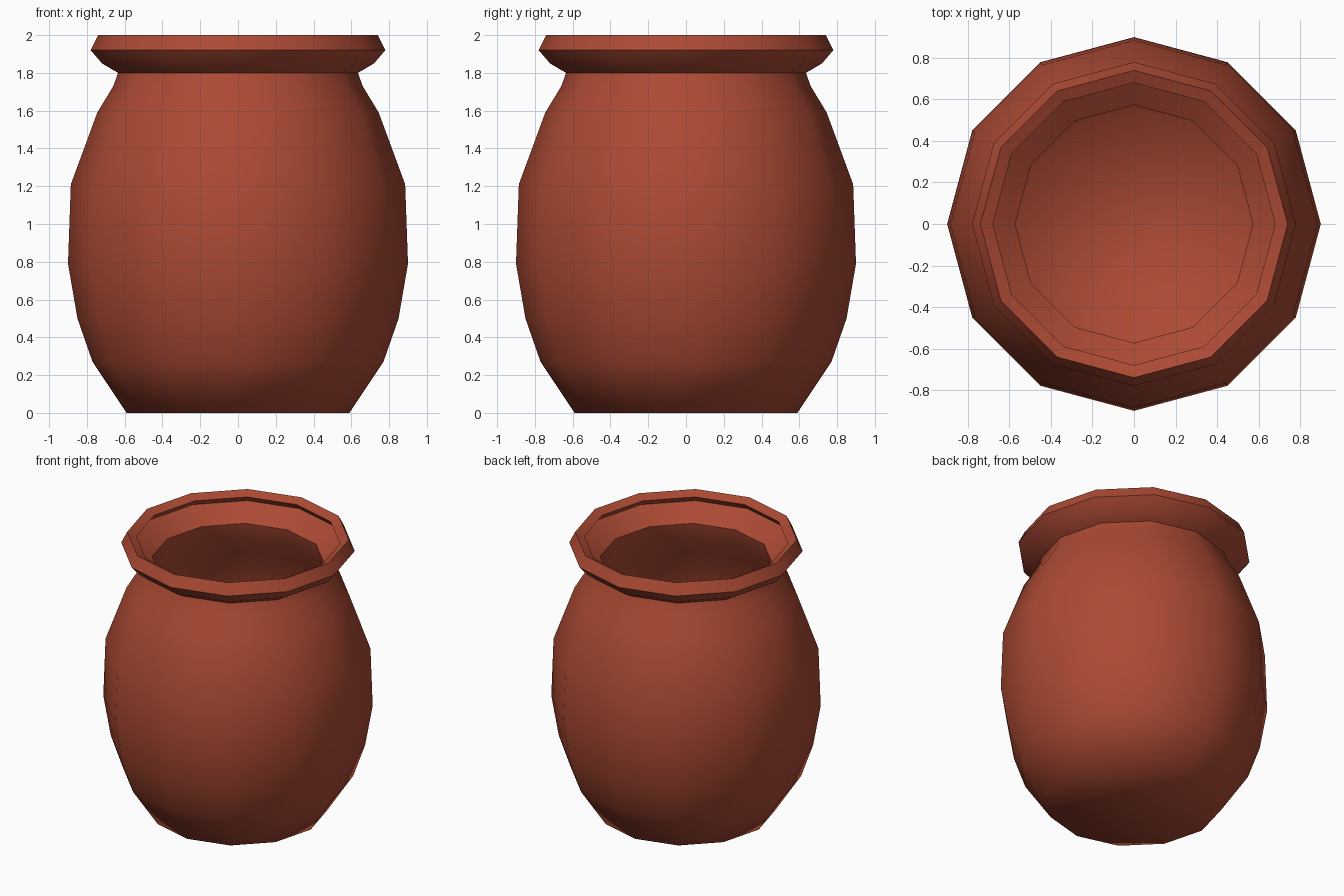
import bpy, bmesh, math

if "Cube" in bpy.data.objects:
    bpy.data.objects.remove(bpy.data.objects["Cube"])

SIDES = 12
WALL = 0.067

# Outer profile (radius, height) from base to lip
PROFILE = [(0.59, 0), (0.77, 0.27), (0.85, 0.5), (0.9, 0.79), (0.885, 1.21),
           (0.745, 1.59), (0.66, 1.73), (0.635, 1.8),
           (0.72, 1.85), (0.78, 1.92), (0.74, 2.0)]

clay = bpy.data.materials.new("terracotta")
clay.diffuse_color = (0.41, 0.068, 0.034, 1)
clay.use_nodes = True
clay.node_tree.nodes["Principled BSDF"].inputs["Base Color"].default_value = clay.diffuse_color

# Spin the profile into rings and close the base
bm = bmesh.new()
rings = [[bm.verts.new((r * math.cos(math.tau * i / SIDES),
                        r * math.sin(math.tau * i / SIDES), z))
          for i in range(SIDES)] for r, z in PROFILE]
for low, high in zip(rings, rings[1:]):
    for i in range(SIDES):
        j = (i + 1) % SIDES
        bm.faces.new((low[i], low[j], high[j], high[i]))
bm.faces.new(rings[0][::-1])
mesh = bpy.data.meshes.new("clay_pot")
bm.to_mesh(mesh)
bm.free()
mesh.materials.append(clay)

pot = bpy.data.objects.new("clay_pot", mesh)
bpy.context.collection.objects.link(pot)
bpy.context.view_layer.objects.active = pot
pot.select_set(True)

# Hollow wall, grown inwards
shell = pot.modifiers.new("wall", 'SOLIDIFY')
shell.thickness = WALL
shell.offset = -1
bpy.ops.object.modifier_apply(modifier=shell.name)

# Smooth body with crisp lip and neck
bpy.ops.object.shade_smooth_by_angle(angle=math.radians(60))
